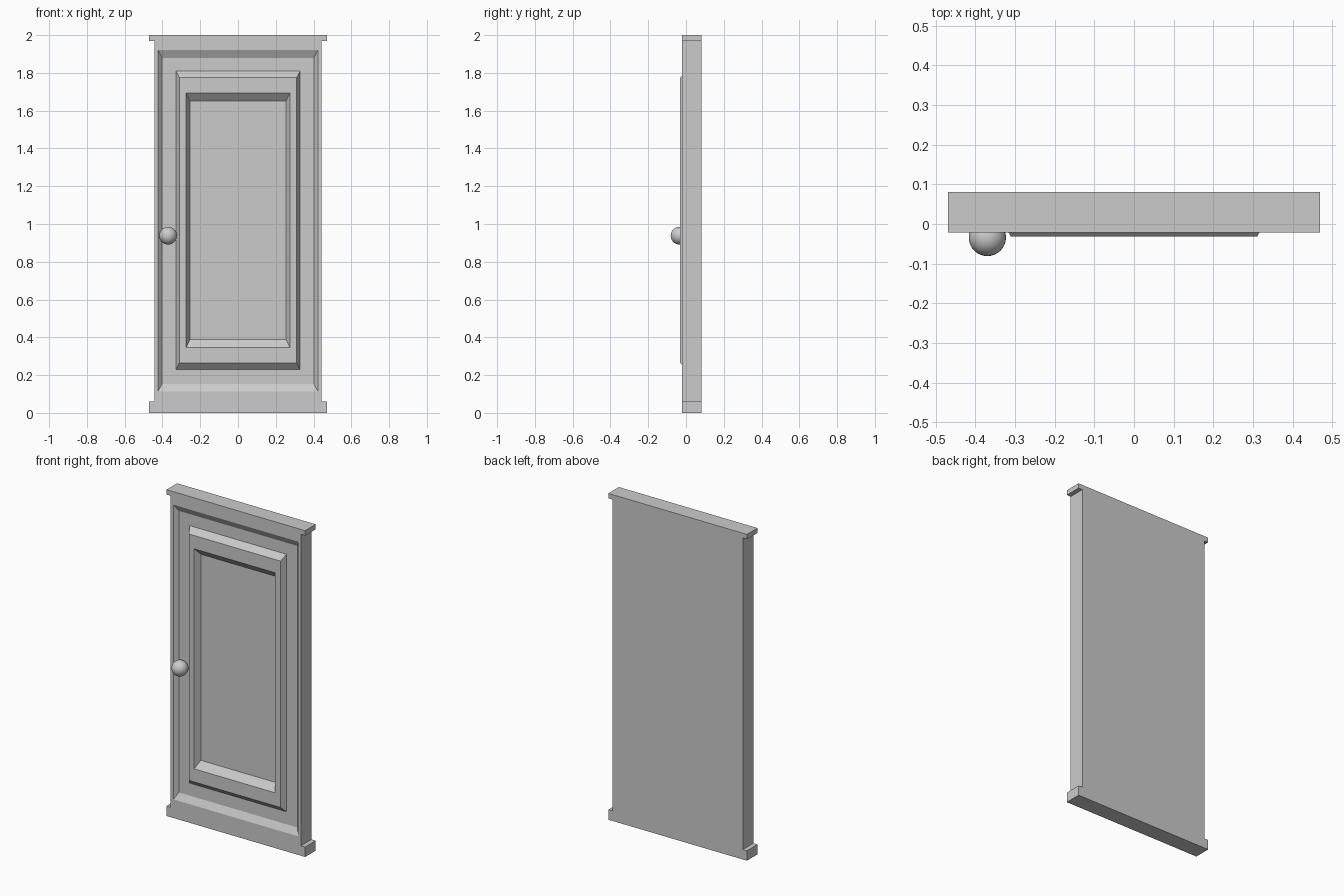
import bpy, bmesh

if "Cube" in bpy.data.objects:
    bpy.data.objects.remove(bpy.data.objects["Cube"])

FRONT, BACK = -0.021, 0.081


def make_object(name, bm):
    bmesh.ops.recalc_face_normals(bm, faces=bm.faces)
    mesh = bpy.data.meshes.new(name)
    bm.to_mesh(mesh)
    bm.free()
    obj = bpy.data.objects.new(name, mesh)
    bpy.context.collection.objects.link(obj)
    return obj


def nested_panel(name, rings):
    """Bridge concentric rectangles (half width, bottom, top, y), capping both ends."""
    bm = bmesh.new()
    loops = [[bm.verts.new(p) for p in ((-w, y, lo), (w, y, lo), (w, y, hi), (-w, y, hi))]
             for w, lo, hi, y in rings]
    for a, b in zip(loops, loops[1:]):
        for i in range(4):
            j = (i + 1) % 4
            bm.faces.new((a[i], a[j], b[j], b[i]))
    bm.faces.new(loops[0])
    bm.faces.new(loops[-1])
    return make_object(name, bm)


# Door slab: frame, sunken field, raised moulding and sunken centre
nested_panel("door_slab", [
    (0.442, 0.061, 1.97, BACK),
    (0.442, 0.061, 1.97, FRONT),
    (0.423, 0.114, 1.92, FRONT),
    (0.402, 0.154, 1.88, 0.001),
    (0.328, 0.231, 1.809, 0.001),
    (0.311, 0.265, 1.775, -0.032),
    (0.275, 0.345, 1.694, -0.032),
    (0.254, 0.389, 1.652, 0.004),
])

# Wider rails along the bottom and top edges
for name, lo, hi in (("bottom_rail", 0.0, 0.061), ("top_rail", 1.97, 2.0)):
    nested_panel(name, [(0.47, lo, hi, BACK), (0.47, lo, hi, FRONT)])

# Round knob, half sunk into the frame
bm = bmesh.new()
bmesh.ops.create_uvsphere(bm, u_segments=32, v_segments=16, radius=0.047)
for f in bm.faces:
    f.smooth = True
knob = make_object("door_knob", bm)
knob.location = (-0.37, -0.034, 0.938)
